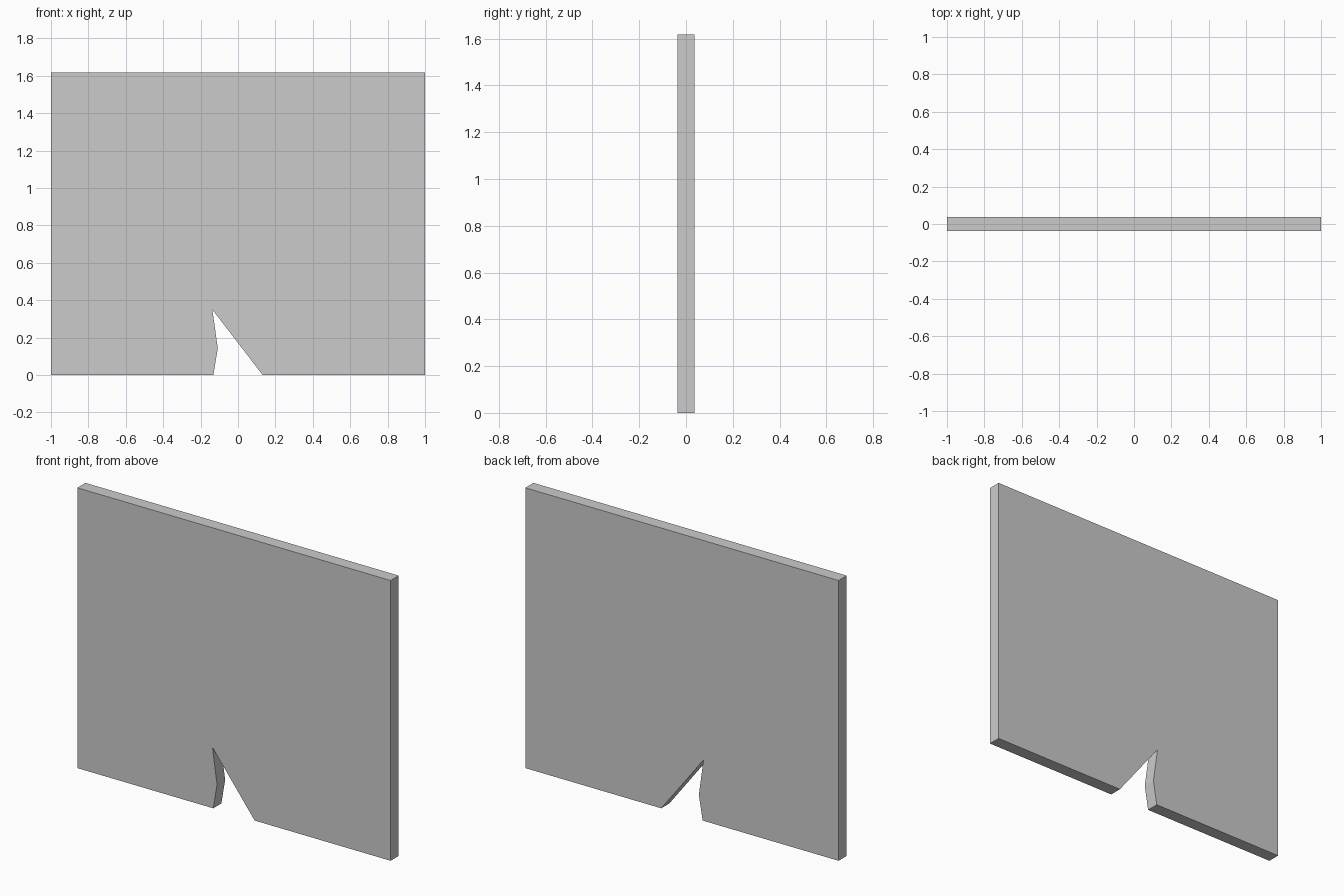
import bpy
import bmesh

if "Cube" in bpy.data.objects:
    bpy.data.objects.remove(bpy.data.objects["Cube"])

HEIGHT = 1.617
THICKNESS = 0.074

# Panel outline in x, z, with the crooked notch in the bottom edge
outline = [
    (-1, 0), (-0.132, 0), (-0.108, 0.142), (-0.137, 0.35), (0.132, 0),
    (1, 0), (1, HEIGHT), (-1, HEIGHT),
]

# Front face, extruded through to the back
bm = bmesh.new()
front = bm.faces.new([bm.verts.new((x, -THICKNESS / 2, z)) for x, z in outline])
extruded = bmesh.ops.extrude_face_region(bm, geom=[front], use_keep_orig=True)
back_verts = [g for g in extruded["geom"] if isinstance(g, bmesh.types.BMVert)]
bmesh.ops.translate(bm, verts=back_verts, vec=(0, THICKNESS, 0))
bmesh.ops.recalc_face_normals(bm, faces=bm.faces)

mesh = bpy.data.meshes.new("notched_panel")
bm.to_mesh(mesh)
bm.free()
bpy.context.collection.objects.link(bpy.data.objects.new("notched_panel", mesh))
